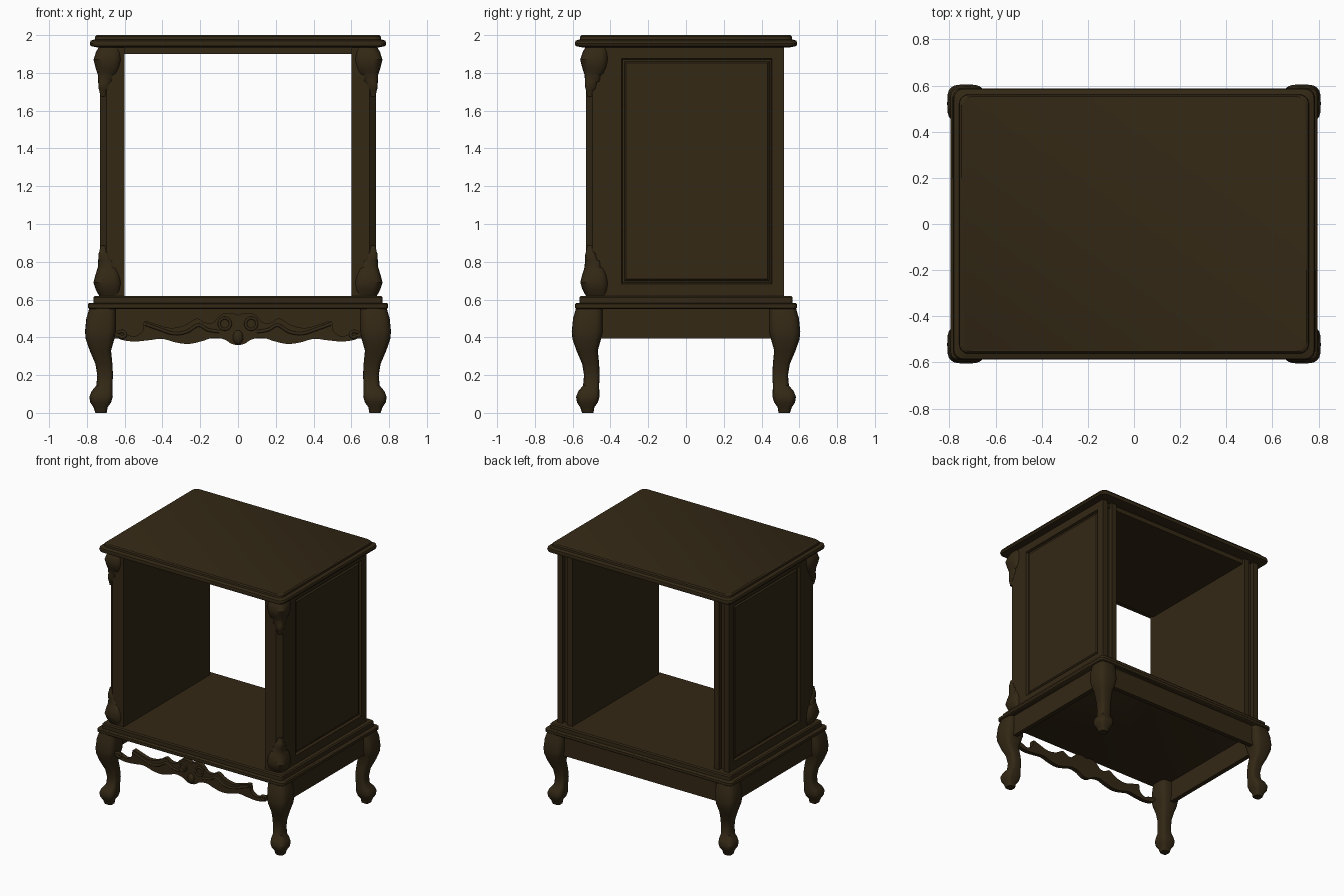
import bpy, bmesh, math
from mathutils import Vector, Matrix

if "Cube" in bpy.data.objects:
    bpy.data.objects.remove(bpy.data.objects["Cube"], do_unlink=True)

wood = bpy.data.materials.new("dark_walnut")
wood.use_nodes = True
wood.diffuse_color = (0.033, 0.021, 0.0075, 1)
wood.node_tree.nodes["Principled BSDF"].inputs["Base Color"].default_value = wood.diffuse_color


def finish(name, bm, bevel=0.0, segments=2):
    bmesh.ops.recalc_face_normals(bm, faces=bm.faces)
    mesh = bpy.data.meshes.new(name)
    bm.to_mesh(mesh)
    bm.free()
    ob = bpy.data.objects.new(name, mesh)
    bpy.context.collection.objects.link(ob)
    mesh.materials.append(wood)
    if bevel:
        mod = ob.modifiers.new("edge", "BEVEL")
        mod.width, mod.segments, mod.limit_method = bevel, segments, "ANGLE"
    bpy.ops.object.select_all(action="DESELECT")
    ob.select_set(True)
    bpy.context.view_layer.objects.active = ob
    bpy.ops.object.shade_smooth_by_angle(angle=math.radians(35))
    return ob


def box_mesh(x0, x1, y0, y1, z0, z1):
    bm = bmesh.new()
    place = (Matrix.Translation(((x0 + x1) / 2, (y0 + y1) / 2, (z0 + z1) / 2))
             @ Matrix.Diagonal((abs(x1 - x0), y1 - y0, z1 - z0, 1)))
    bmesh.ops.create_cube(bm, size=1, matrix=place)
    return bm


def box(name, *size, bevel=0.0):
    return finish(name, box_mesh(*size), bevel)


def bridge(bm, rings):
    n = len(rings[0])
    for a, b in zip(rings, rings[1:]):
        for i in range(n):
            j = (i + 1) % n
            bm.faces.new((a[i], a[j], b[j], b[i]))
    bm.faces.new(rings[0])
    bm.faces.new(rings[-1])


def slab(name, layers, radius):
    """Stack of rounded rectangles; each layer is (half x, half y, z)."""
    bm = bmesh.new()
    rings = []
    for hx, hy, z in layers:
        ring = []
        for q, (sx, sy) in enumerate(((1, 1), (-1, 1), (-1, -1), (1, -1))):
            for k in range(6):
                a = math.pi / 2 * (q + k / 5)
                ring.append(bm.verts.new((sx * (hx - radius) + radius * math.cos(a),
                                          sy * (hy - radius) + radius * math.sin(a), z)))
        rings.append(ring)
    bridge(bm, rings)
    return finish(name, bm)


def corner_loft(name, stations, sx, sy, power=3.5, sides=24):
    """Rounded square section on a corner; each station is (z, inner x, outer x)."""
    bm = bmesh.new()
    rings = []
    for z, inner, outer in stations:
        mid, half = (inner + outer) / 2, (outer - inner) / 2
        ring = []
        for k in range(sides):
            a = math.tau * k / sides
            c, s = math.cos(a), math.sin(a)
            px = math.copysign(abs(c) ** (2 / power), c) * half
            py = math.copysign(abs(s) ** (2 / power), s) * half
            ring.append(bm.verts.new((sx * (mid + px), sy * (mid - 0.205 + py), z)))
        rings.append(ring)
    bridge(bm, rings)
    return finish(name, bm)


def smooth_path(points, steps=4):
    """Catmull-Rom samples through the points."""
    pts = [Vector(p) for p in points]
    pts = [pts[0]] + pts + [pts[-1]]
    out = []
    for a, b, c, d in zip(pts, pts[1:], pts[2:], pts[3:]):
        for k in range(steps):
            t = k / steps
            out.append(0.5 * (2 * b + (c - a) * t + (2 * a - 5 * b + 4 * c - d) * t * t
                              + (3 * b - a - 3 * c + d) * t ** 3))
    return out + [pts[-1]]


# Top board and base mouldings
slab("top_board", [(0.745, 0.55, 1.935), (0.78, 0.585, 1.942), (0.785, 0.588, 1.955), (0.78, 0.585, 1.97),
                   (0.758, 0.562, 1.978), (0.757, 0.56, 1.992), (0.748, 0.552, 2.0)], 0.04)
slab("base_lower_board", [(0.787, 0.58, 0.55), (0.795, 0.587, 0.556), (0.795, 0.587, 0.576),
                          (0.788, 0.58, 0.582)], 0.03)
slab("base_upper_board", [(0.765, 0.565, 0.58), (0.765, 0.565, 0.612), (0.757, 0.557, 0.62)], 0.02)
box("ceiling_board", -0.66, 0.66, -0.5, 0.5, 1.9, 1.94)

leg = [(0, .695, .755), (.03, .69, .765), (.055, .672, .782), (.085, .663, .787), (.115, .664, .775),
       (.145, .665, .75), (.2, .662, .745), (.26, .665, .755), (.33, .672, .785), (.39, .655, .806),
       (.43, .645, .81), (.5, .645, .803), (.555, .645, .787)]
# Carved corner leaf: distance from the end of the post, inner edge, outer edge
leaf = [(0, .62, .735), (.03, .617, .752), (.07, .615, .765), (.11, .622, .755), (.145, .635, .744),
        (.15, .65, .742), (.185, .655, .74), (.19, .672, .74), (.225, .68, .738), (.23, .69, .735),
        (.265, .7, .728)]

for side, sx in (("left", 1), ("right", -1)):
    for end, sy in (("front", -1), ("back", 1)):
        corner_loft(f"{end}_{side}_leg", leg, sx, sy)

    # Front post with canted outer corner
    bm = box_mesh(sx * 0.60, sx * 0.73, -0.53, -0.40, 0.62, 1.94)
    edge = [e for e in bm.edges if all(abs(v.co.x) > 0.7 and v.co.y < -0.5 for v in e.verts)]
    bmesh.ops.bevel(bm, geom=edge, offset=0.035, segments=1, affect="EDGES")
    finish(f"{side}_front_post", bm)

    # Carved leaves at both ends of the post
    corner_loft(f"{side}_upper_leaf", [(1.94 - d, a, b) for d, a, b in leaf], sx, -1, 3)
    corner_loft(f"{side}_lower_leaf", [(0.62 + d, a, b) for d, a, b in leaf], sx, -1, 3)

    # Outer side panel with a moulded field
    bm = box_mesh(sx * 0.685, sx * 0.728, -0.405, 0.52, 0.62, 1.94)
    bm.normal_update()
    face = max(bm.faces, key=lambda f: f.normal.x * sx)
    for width, depth in ((0.09, 0), (0.008, -0.018), (0.014, 0), (0.012, 0.01)):
        bmesh.ops.inset_region(bm, faces=[face], thickness=width, depth=depth)
    finish(f"{side}_side_panel", bm)

    # Inner wall and the recessed filler between the walls
    box(f"{side}_inner_wall", sx * 0.60, sx * 0.645, -0.41, 0.52, 0.62, 1.94)
    box(f"{side}_wall_core", sx * 0.64, sx * 0.69, -0.41, 0.49, 0.62, 1.94)
    box(f"{side}_apron", sx * 0.72, sx * 0.755, -0.45, 0.45, 0.393, 0.555)

box("back_apron", -0.66, 0.66, 0.515, 0.55, 0.393, 0.555)

# Pierced front apron, cut from a scalloped outline
lower = [(0, .358), (.035, .366), (.07, .388), (.13, .398), (.19, .38), (.26, .365), (.33, .373),
         (.4, .392), (.47, .385), (.55, .378), (.62, .388), (.65, .41)]
upper = [(.65, .43), (.61, .425), (.55, .405), (.505, .435), (.495, .485), (.45, .475), (.36, .45),
         (.28, .465), (.22, .5), (.175, .478), (.13, .48), (.09, .52), (.04, .53), (0, .518)]
half = smooth_path(lower) + smooth_path(upper)
outline = half + [Vector((-p.x, p.y)) for p in reversed(half[1:-1])]
bm = bmesh.new()
rings = [[bm.verts.new((p.x, y, p.y)) for p in outline] for y in (-0.535, -0.568)]
bridge(bm, rings)
finish("front_apron", bm)


def carved_line(name, points, radius):
    curve = bpy.data.curves.new(name, "CURVE")
    curve.dimensions = "3D"
    curve.bevel_depth, curve.bevel_resolution, curve.use_fill_caps = radius, 2, True
    path = smooth_path(points)
    spline = curve.splines.new("POLY")
    spline.points.add(len(path) - 1)
    for dot, p in zip(spline.points, path):
        dot.co = (p.x, -0.567, p.y, 1)
    curve.materials.append(wood)
    ob = bpy.data.objects.new(name, curve)
    bpy.context.collection.objects.link(ob)


# Raised scrolls and rosettes on the front apron
for side, sx in (("left", 1), ("right", -1)):
    carved_line(f"{side}_apron_scroll", [(sx * x, z) for x, z in (
        (.64, .425), (.61, .432), (.595, .415), (.61, .4), (.63, .41))], 0.009)
    carved_line(f"{side}_apron_vine", [(sx * x, z) for x, z in (
        (.49, .47), (.42, .445), (.34, .42), (.27, .43), (.21, .465), (.16, .44), (.1, .43))], 0.009)
    carved_line(f"{side}_apron_rosette", [(sx * 0.07 + 0.03 * math.cos(a), 0.472 + 0.03 * math.sin(a))
                                          for a in [math.tau * k / 10 for k in range(11)]], 0.008)
bm = bmesh.new()
bmesh.ops.create_uvsphere(bm, u_segments=16, v_segments=10, radius=1,
                          matrix=Matrix.Translation((0, -0.565, 0.4)) @ Matrix.Diagonal((0.028, 0.022, 0.038, 1)))
finish("apron_centre_drop", bm)
